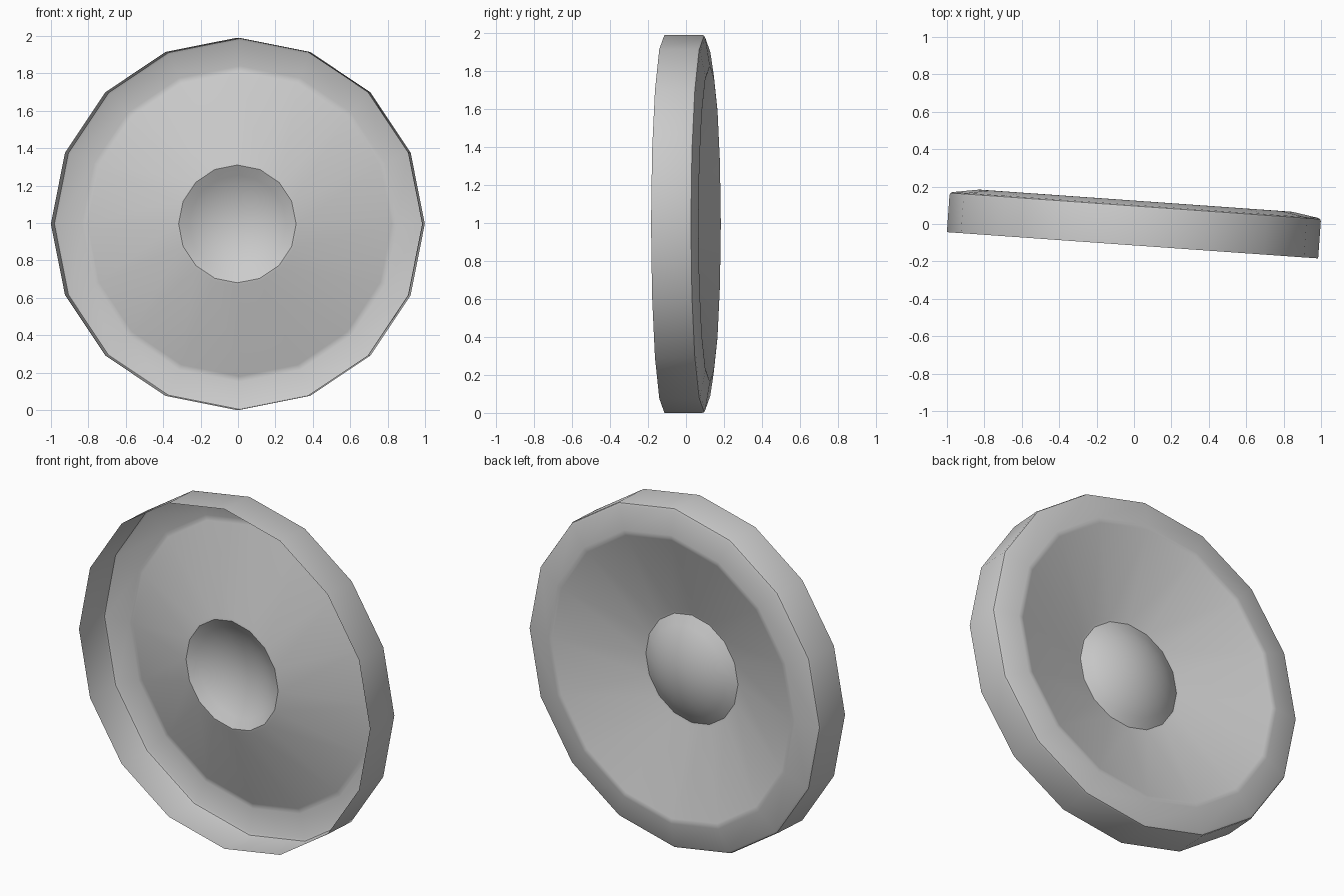
import bpy, bmesh, math
from mathutils import Matrix

if "Cube" in bpy.data.objects:
    bpy.data.objects.remove(bpy.data.objects["Cube"])

SIDES = 16
R = 0.995
TILT = math.radians(-4.05)

# profile as (radius, depth along y): open front rim, wall, back lip, cone
profile = [(R, -0.112), (R, 0.088), (R - 0.004, 0.098), (R - 0.016, 0.104),
           (0.845, 0.126), (0.83, 0.127), (0.815, 0.123),
           (0.33, -0.045), (0.315, -0.048), (0.306, -0.043)]

# dome cap bulging backwards
r0, y0, half = 0.306, -0.043, math.radians(36)
sphere = r0 / math.sin(half)
STEPS = 6
for i in range(1, STEPS):
    a = half * (1 - i / STEPS)
    profile.append((sphere * math.sin(a), y0 + sphere * (math.cos(a) - math.cos(half))))
apex = y0 + sphere * (1 - math.cos(half))

# lathe the profile around the y axis
bm = bmesh.new()
rings = []
for r, y in profile:
    rings.append([bm.verts.new((r * math.sin(2 * math.pi * k / SIDES), y,
                                r * math.cos(2 * math.pi * k / SIDES)))
                  for k in range(SIDES)])
for a, b in zip(rings, rings[1:]):
    for k in range(SIDES):
        n = (k + 1) % SIDES
        bm.faces.new((a[k], a[n], b[n], b[k]))
tip = bm.verts.new((0, apex, 0))
for k in range(SIDES):
    bm.faces.new((rings[-1][k], rings[-1][(k + 1) % SIDES], tip))
bmesh.ops.recalc_face_normals(bm, faces=bm.faces)
bm.normal_update()
if bm.faces[0].normal.dot(bm.faces[0].calc_center_median()) < 0:
    bmesh.ops.reverse_faces(bm, faces=bm.faces)

# turn slightly about z and stand on the ground
bm.transform(Matrix.Translation((0, -0.002, R)) @ Matrix.Rotation(TILT, 4, 'Z'))
mesh = bpy.data.meshes.new("dished_disc")
bm.to_mesh(mesh)
bm.free()
disc = bpy.data.objects.new("dished_disc", mesh)
bpy.context.collection.objects.link(disc)
bpy.context.view_layer.objects.active = disc
disc.select_set(True)
bpy.ops.object.shade_smooth_by_angle(angle=math.radians(40))
